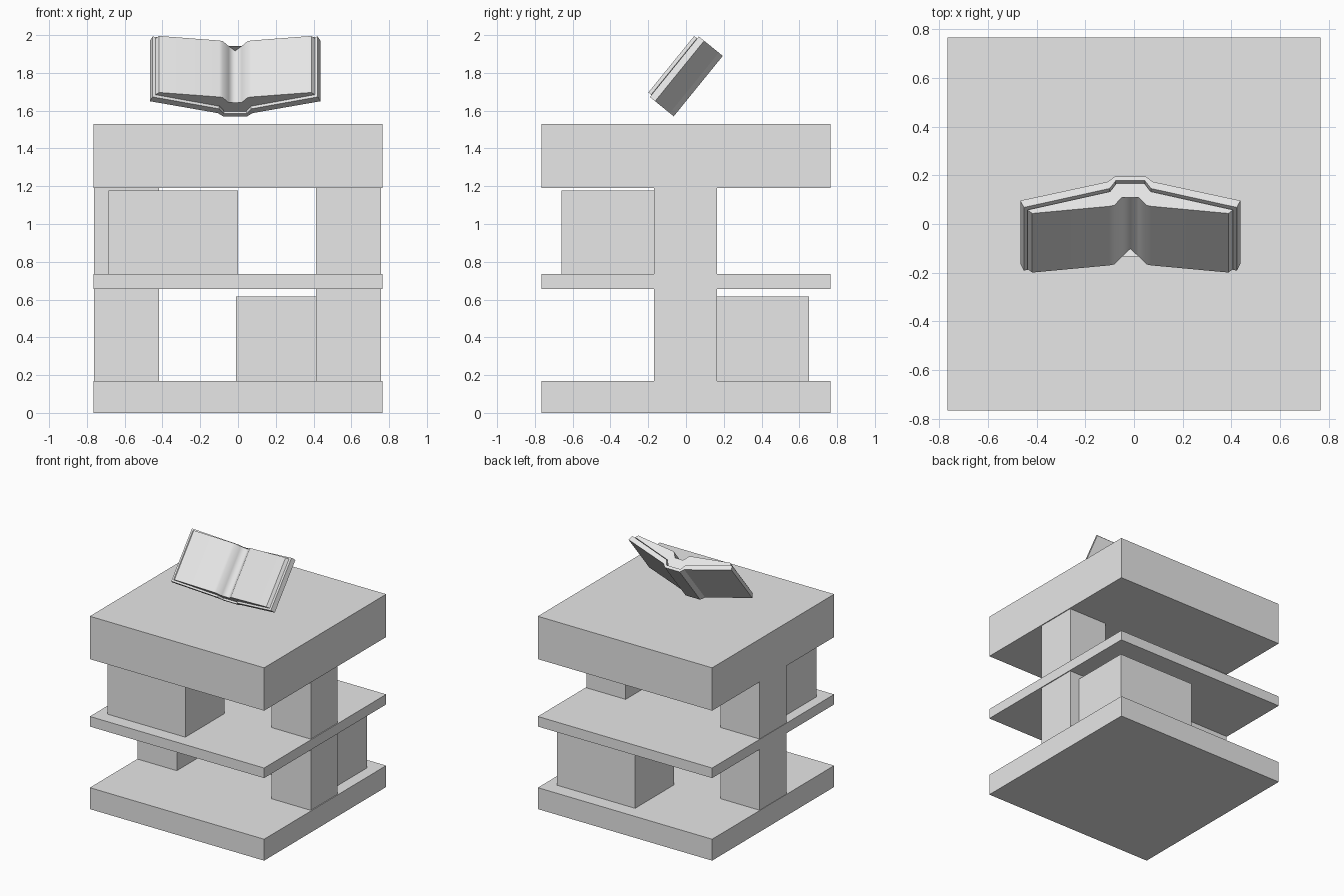
import bpy
import bmesh
from mathutils import Matrix, Vector

default = bpy.data.objects.get("Cube")
if default:
    bpy.data.objects.remove(default, do_unlink=True)

grey = bpy.data.materials.new("plain_grey")
grey.use_nodes = True
COLOUR = (0.8, 0.8, 0.8, 1)
grey.diffuse_color = COLOUR
grey.node_tree.nodes["Principled BSDF"].inputs["Base Color"].default_value = COLOUR


def finish(name, bm):
    bmesh.ops.recalc_face_normals(bm, faces=bm.faces)
    mesh = bpy.data.meshes.new(name)
    bm.to_mesh(mesh)
    bm.free()
    mesh.materials.append(grey)
    obj = bpy.data.objects.new(name, mesh)
    bpy.context.scene.collection.objects.link(obj)
    return obj


def block(name, x, y, z):
    """Box spanning the given ranges."""
    bm = bmesh.new()
    bmesh.ops.create_cube(bm, size=1)
    for v in bm.verts:
        for i, (low, high) in enumerate((x, y, z)):
            v.co[i] = low if v.co[i] < 0 else high
    return finish(name, bm)


def book_part(name, back, front, low, high, smooth=False):
    """Extrude a mirrored cross-section (width, depth) up the tilted book.
    Both half outlines run from the middle outwards."""
    def full(half):
        return [(-x, d) for x, d in reversed(half) if x > 0] + list(half)
    outline = full(back) + full(front)[::-1]
    bm = bmesh.new()
    rings = [[bm.verts.new((x, u, d)) for x, d in outline] for u in (low, high)]
    n, first = len(outline), len(full(back))
    for i in range(n):
        j = (i + 1) % n
        side = bm.faces.new((rings[0][i], rings[0][j], rings[1][j], rings[1][i]))
        side.smooth = smooth and first <= i < n - 1
    for ring in rings:
        bm.faces.new(ring)
    bmesh.ops.triangulate(bm, faces=[f for f in bm.faces if len(f.verts) > 4])
    up = Vector((0, 0.63, 0.776)).normalized()
    out = Vector((0, -up.z, up.y))
    tilt = Matrix((Vector((1, 0, 0)), up, out)).transposed().to_4x4()
    bm.transform(Matrix.Translation((-0.015, -0.065, 1.57)) @ tilt)
    return finish(name, bm)


# Square slabs
FULL = (-0.765, 0.765)
for name, z in (("base_slab", (0, 0.17)),
                ("middle_shelf", (0.655, 0.735)),
                ("top_slab", (1.19, 1.53))):
    block(name, FULL, FULL, z)

# Posts at both sides on each level
for level, z in (("lower", (0.17, 0.655)), ("upper", (0.735, 1.19))):
    block(level + "_right_post", (-0.762, -0.418), (-0.17, 0.165), z)
    block(level + "_left_post", (0.414, 0.758), (-0.17, 0.165), z)

# Storage boxes set against the posts
block("upper_front_box", (-0.685, 0), (-0.66, -0.17), (0.735, 1.177))
block("lower_back_box", (-0.01, 0.675), (0.165, 0.652), (0.17, 0.615))

# Open book: cover with spine, and page block with a gutter
book_part("book_cover",
          back=[(0.064, 0), (0.092, 0.027), (0.452, 0.127)],
          front=[(0.06, 0.022), (0.085, 0.063), (0.437, 0.163)],
          low=0, high=0.412)
book_part("book_pages",
          back=[(0.058, 0.026), (0.083, 0.068), (0.422, 0.165)],
          front=[(0, 0.058), (0.035, 0.1), (0.066, 0.141), (0.085, 0.146), (0.403, 0.184)],
          low=0.0135, high=0.3985, smooth=True)
